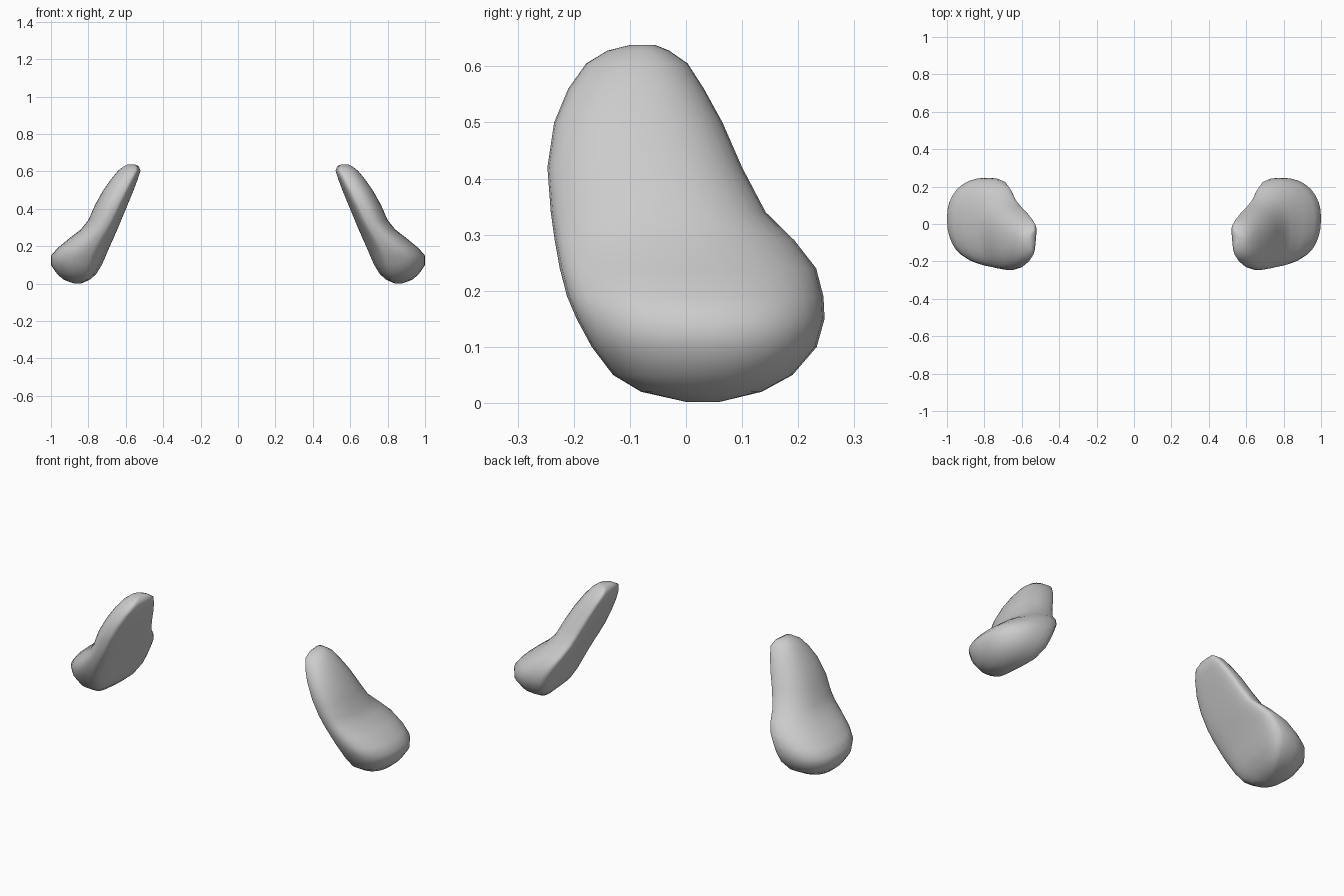
import bpy, bmesh, math

if "Cube" in bpy.data.objects:
    bpy.data.objects.remove(bpy.data.objects["Cube"])

# Horizontal slices: z, inner x, outer x, front y, back y
SLICES = [
    (0.002, 0.83, 0.88, 0.00, 0.06),
    (0.02, 0.79, 0.93, -0.08, 0.135),
    (0.05, 0.757, 0.966, -0.13, 0.19),
    (0.10, 0.727, 1.00, -0.168, 0.233),
    (0.15, 0.706, 1.00, -0.195, 0.247),
    (0.19, 0.690, 0.965, -0.212, 0.245),
    (0.24, 0.668, 0.905, -0.225, 0.232),
    (0.29, 0.646, 0.84, -0.234, 0.193),
    (0.34, 0.624, 0.80, -0.241, 0.142),
    (0.42, 0.590, 0.765, -0.247, 0.10),
    (0.50, 0.556, 0.72, -0.235, 0.065),
    (0.56, 0.532, 0.678, -0.21, 0.032),
    (0.605, 0.517, 0.64, -0.178, 0.003),
    (0.628, 0.525, 0.61, -0.14, -0.03),
    (0.638, 0.545, 0.59, -0.10, -0.055),
]
SEGMENTS = 32


def power(v, e):
    return math.copysign(abs(v) ** e, v)


def section_point(angle, x_in, x_out, y0, y1):
    """D-shaped section: flat on the inner side, round on the outer side."""
    c, s = math.cos(angle), math.sin(angle)
    inner = c < 0
    e = 2 / 3.6 if inner else 2 / 2.2
    x_mid = x_in + 0.36 * (x_out - x_in)
    half = (x_mid - x_in) if inner else (x_out - x_mid)
    dy = power(s, e) * (y1 - y0) / 2
    skew = 1.0 if inner else 1 - c
    return x_mid + half * power(c, e) - 0.09 * dy * skew + 0.008 * max(0, -c), (y0 + y1) / 2 + dy


def make_pad(name, side):
    bm = bmesh.new()
    rings = []
    for z, xi, xo, y0, y1 in SLICES:
        ring = []
        for i in range(SEGMENTS):
            x, y = section_point(2 * math.pi * i / SEGMENTS, xi, xo, y0, y1)
            ring.append(bm.verts.new((side * x, y, z)))
        rings.append(ring)
    for a, b in zip(rings, rings[1:]):
        for i in range(SEGMENTS):
            j = (i + 1) % SEGMENTS
            bm.faces.new((a[i], a[j], b[j], b[i]))
    bm.faces.new(rings[0])
    bm.faces.new(rings[-1])
    bmesh.ops.recalc_face_normals(bm, faces=bm.faces)
    for f in bm.faces:
        f.smooth = True
    mesh = bpy.data.meshes.new(name)
    bm.to_mesh(mesh)
    bm.free()
    bpy.context.collection.objects.link(bpy.data.objects.new(name, mesh))


# Mirrored pair of curved pads
make_pad("right_pad", 1)
make_pad("left_pad", -1)
